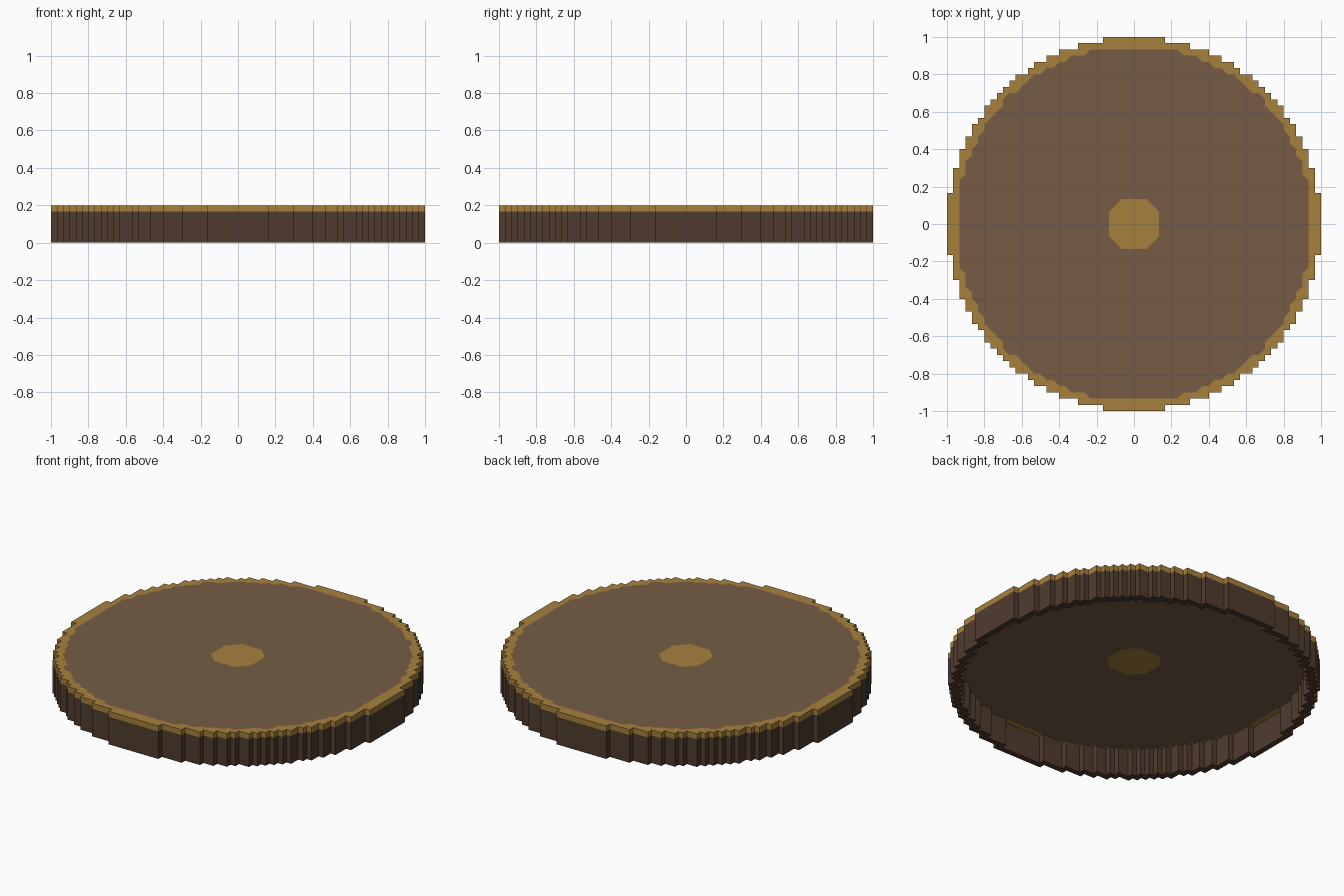
import bpy, bmesh, math

old = bpy.data.objects.get("Cube")
if old:
    bpy.data.objects.remove(old, do_unlink=True)

CELL = 1 / 30          # size of one square step
R_OUT, R_FIELD, R_HUB = 30, 28.3, 4


def material(name, rgb):
    lin = [((c / 255 + 0.055) / 1.055) ** 2.4 for c in rgb] + [1]
    m = bpy.data.materials.new(name)
    m.use_nodes = True
    m.diffuse_color = lin
    m.node_tree.nodes["Principled BSDF"].inputs["Base Color"].default_value = lin
    return m


GOLD = material("gold", (166, 128, 60))
TAN = material("tan brown", (117, 92, 68))
BROWN = material("dark brown", (80, 59, 46))


def radius(i, j):
    return math.hypot(i + 0.5, j + 0.5)


def in_disc(i, j):
    return radius(i, j) < R_OUT


def in_wall(i, j):
    # outermost ring of cells
    return in_disc(i, j) and not all(
        in_disc(i + a, j + b) for a in (-1, 0, 1) for b in (-1, 0, 1))


def zone(i, j):
    # 0 = gold border and hub, 1 = tan field
    return 1 if R_HUB <= radius(i, j) < R_FIELD else 0


def cell_faces(i, j):
    """Corner loops and colour slots of a cell; stair corners are cut diagonally."""
    quad = [(i, j), (i + 1, j), (i + 1, j + 1), (i, j + 1)]
    si, sj = (1 if i >= 0 else -1), (1 if j >= 0 else -1)
    own, nx, ny = zone(i, j), zone(i - si, j), zone(i, j - sj)
    if nx == ny != own:
        inner = (i if si > 0 else i + 1, j if sj > 0 else j + 1)
        k = quad.index(inner)
        q = quad[k:] + quad[:k]
        return [([q[3], q[0], q[1]], nx), ([q[1], q[2], q[3]], own)]
    return [(quad, own)]


def stepped_solid(name, inside, z0, z1, mats, painted=False):
    """Extrude a set of square cells from z0 to z1."""
    bm = bmesh.new()
    cache = {}

    def vert(p, z):
        key = (p[0], p[1], z)
        if key not in cache:
            cache[key] = bm.verts.new((p[0] * CELL, p[1] * CELL, z))
        return cache[key]

    for i in range(-R_OUT, R_OUT):
        for j in range(-R_OUT, R_OUT):
            if not inside(i, j):
                continue
            quad = [(i, j), (i + 1, j), (i + 1, j + 1), (i, j + 1)]
            for loop, slot in (cell_faces(i, j) if painted else [(quad, 0)]):
                bm.faces.new([vert(p, z1) for p in loop]).material_index = slot
                bm.faces.new([vert(p, z0) for p in reversed(loop)]).material_index = slot
            # side faces along the outline
            for k, (a, b) in enumerate([(0, -1), (1, 0), (0, 1), (-1, 0)]):
                if not inside(i + a, j + b):
                    p, q = quad[k], quad[(k + 1) % 4]
                    bm.faces.new([vert(p, z0), vert(q, z0), vert(q, z1), vert(p, z1)])
    mesh = bpy.data.meshes.new(name)
    bm.to_mesh(mesh)
    bm.free()
    for m in mats:
        mesh.materials.append(m)
    ob = bpy.data.objects.new(name, mesh)
    bpy.context.collection.objects.link(ob)
    return ob


# Hollow skirt under the top, open below
stepped_solid("side_wall", in_wall, 0, 5 * CELL, [BROWN])
# Top plate with gold border and hub around a tan field
stepped_solid("top_plate", in_disc, 5 * CELL, 6 * CELL, [GOLD, TAN], painted=True)
